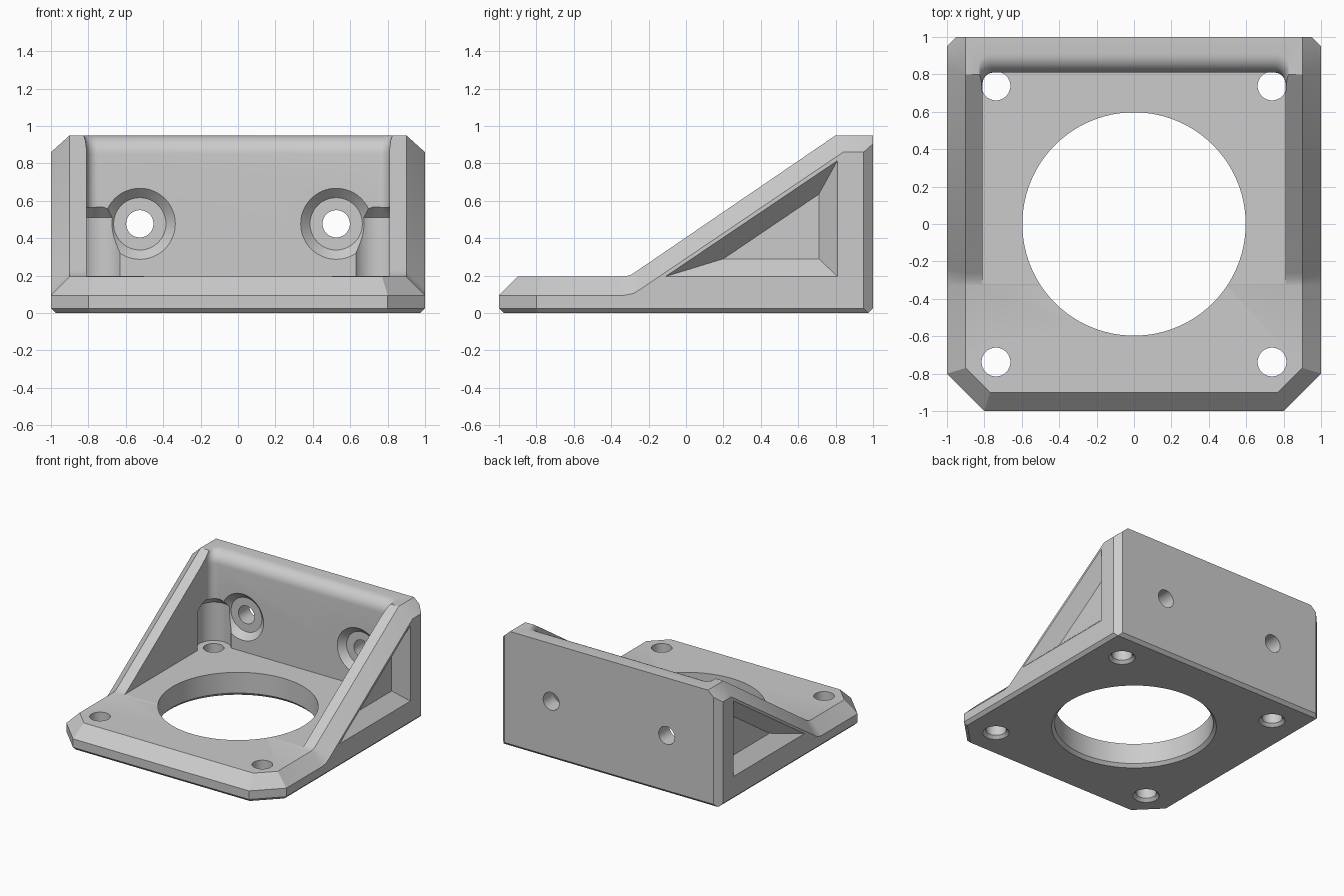
import bpy, bmesh, math
from mathutils import Vector

old = bpy.data.objects.get("Cube")
if old:
    bpy.data.objects.remove(old)

grey = bpy.data.materials.new("light_grey")
grey.use_nodes = True
colour = (0.6, 0.6, 0.6, 1)
grey.diffuse_color = colour
grey.node_tree.nodes["Principled BSDF"].inputs["Base Color"].default_value = colour

FLOOR, TOP, WALL = 0.195, 0.95, 0.81


def loft(name, sections):
    """Closed solid through matching loops of points."""
    bm = bmesh.new()
    loops = [[bm.verts.new(p) for p in s] for s in sections]
    n = len(loops[0])
    for a, b in zip(loops, loops[1:]):
        for i in range(n):
            j = (i + 1) % n
            bm.faces.new((a[i], a[j], b[j], b[i]))
    bm.faces.new(loops[0])
    bm.faces.new(loops[-1])
    bmesh.ops.recalc_face_normals(bm, faces=bm.faces)
    mesh = bpy.data.meshes.new(name)
    bm.to_mesh(mesh)
    bm.free()
    ob = bpy.data.objects.new(name, mesh)
    bpy.context.collection.objects.link(ob)
    mesh.materials.append(grey)
    return ob


def lathe(name, centre, profile, along_y=False, seg=48):
    """Round cutter from (radius, distance) pairs, along z or y."""
    sections = []
    for r, d in profile:
        ring = []
        for i in range(seg):
            t = math.tau * i / seg
            u, v = centre[0] + r * math.cos(t), centre[1] + r * math.sin(t)
            ring.append((u, d, v) if along_y else (u, v, d))
        sections.append(ring)
    return loft(name, sections)


def slice_off(ob, planes):
    """Trim the body with (point, outward normal) planes."""
    bm = bmesh.new()
    bm.from_mesh(ob.data)
    for co, no in planes:
        cut = bmesh.ops.bisect_plane(
            bm, geom=bm.verts[:] + bm.edges[:] + bm.faces[:], dist=1e-5,
            plane_co=Vector(co), plane_no=Vector(no).normalized(), clear_outer=True)
        edges = [e for e in cut["geom_cut"] if isinstance(e, bmesh.types.BMEdge)]
        bmesh.ops.holes_fill(bm, edges=[e for e in edges if e.is_boundary], sides=0)
    bmesh.ops.recalc_face_normals(bm, faces=bm.faces)
    bm.to_mesh(ob.data)
    bm.free()


def subtract(ob, cutter):
    mod = ob.modifiers.new("cut", "BOOLEAN")
    mod.operation = "DIFFERENCE"
    mod.solver = "EXACT"
    mod.object = cutter
    bpy.context.view_layer.objects.active = ob
    bpy.ops.object.modifier_apply(modifier=mod.name)
    bpy.data.objects.remove(cutter)


# Body: side profile with its top edges chamfered towards both sides
inner = [(-1, 0), (-1, 0.095), (-0.9, FLOOR), (-0.33, FLOOR), (-0.295, 0.204),
         (-0.26, 0.227), (0.8, TOP), (1, TOP), (1, 0)]
outer = [(-1, 0), (-1, 0.095), (-0.9, 0.095), (-0.33, 0.095), (-0.28, 0.105),
         (-0.24, 0.13), (0.84, 0.86), (1, 0.86), (1, 0)]
bracket = loft("motor_bracket", [[(x, y, z) for y, z in prof] for x, prof in
                                 ((-1, outer), (-0.9, inner), (0.9, inner), (1, outer))])

# Corner and underside chamfers
LIP = 0.025
planes = [((0, -1, LIP), (0, -1, -1)), ((0, 1, LIP), (0, 1, -1))]
for s in (-1, 1):
    planes += [((s, -0.8, 0), (s, -1, 0)),
               ((s, -0.8, 0.095), (s, -1, 1.3)),
               ((s, -0.8, LIP), (s, -1, -1.4)),
               ((s, 0.95, 0), (s, 1, 0)),
               ((s, 0, LIP), (s, 0, -1))]
slice_off(bracket, planes)


# Inner space: rounded back corners, flaring at the top of the back wall
def bay(z, flare):
    r, w, back = 0.06, WALL + 0.2 * flare, WALL + flare
    arc = [(w - r + r * math.cos(t), back - r + r * math.sin(t))
           for t in (math.pi / 2 * i / 6 for i in range(7))]
    half = [(w, -0.32)] + arc
    return [(x, y, z) for x, y in half] + [(-x, y, z) for x, y in reversed(half)]


R = 0.1
flares = [(TOP - R + R * math.sin(a), R - R * math.cos(a))
          for a in (math.pi / 2 * i / 8 for i in range(9))]
subtract(bracket, loft("bay_cutter", [bay(FLOOR, 0)] + [bay(z, f) for z, f in flares]
                       + [bay(1.2, R)]))

# Motor opening
subtract(bracket, lathe("opening_cutter", (0, 0),
                        [(0.64, -0.02), (0.597, 0.025), (0.597, 0.4)], seg=96))

# Tapered triangular pockets on both sides
mouth = [(WALL, FLOOR), (WALL, 0.815), (-0.11, FLOOR)]
bottom = [(0.71, 0.29), (0.71, 0.635), (0.2, 0.29)]
over = [(2 * a - c + (c - a) * 0.9, 2 * b - d + (d - b) * 0.9)
        for (a, b), (c, d) in zip(mouth, bottom)]
for s in (-1, 1):
    subtract(bracket, loft("pocket_cutter", [
        [(s * x, y, z) for y, z in p] for x, p in ((1.01, over), (0.9, bottom))]))

# Corner screw holes with head clearance, and countersunk wall holes
for s in (-1, 1):
    hole = [(0.115, -0.015), (0.077, 0.023), (0.077, 0.3)]
    for y in (-0.738, 0.738):
        subtract(bracket, lathe("screw_cutter", (s * 0.738, y), hole))
    subtract(bracket, lathe("clearance_cutter", (s * 0.738, 0.738),
                            [(0.13, FLOOR), (0.13, 0.51), (0.065, 0.575)]))
    subtract(bracket, lathe("wall_hole_cutter", (s * 0.525, 0.477), [
        (0.19, 0.7), (0.19, WALL), (0.14, 0.86), (0.073, 0.86), (0.073, 1.1)], along_y=True))

bpy.ops.object.select_all(action="DESELECT")
bracket.select_set(True)
bpy.context.view_layer.objects.active = bracket
bpy.ops.object.shade_smooth_by_angle(angle=math.radians(30))
